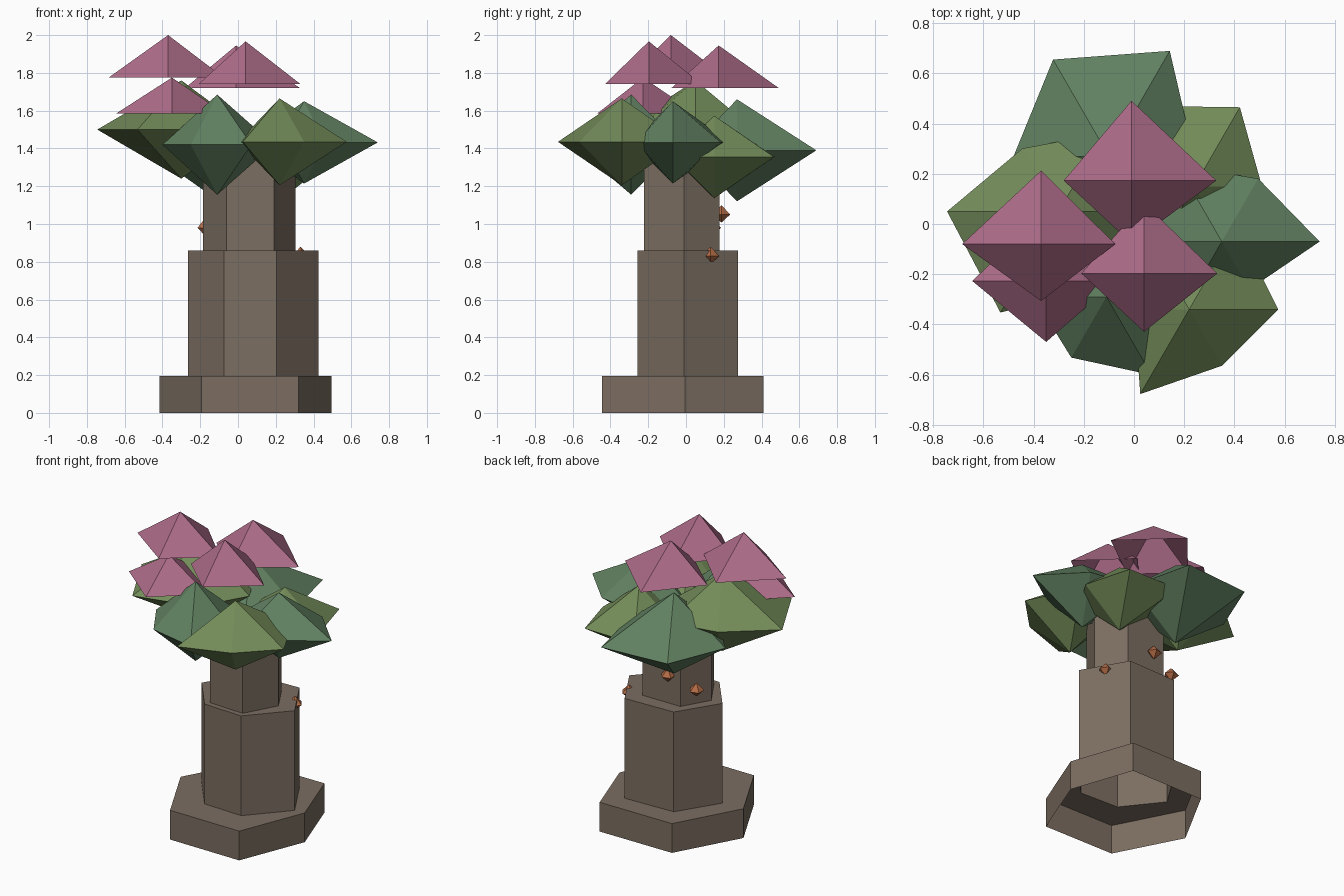
import bpy
from math import cos, sin, pi
from mathutils import Vector

if "Cube" in bpy.data.objects:
    bpy.data.objects.remove(bpy.data.objects["Cube"])


def material(name, color):
    m = bpy.data.materials.new(name)
    m.diffuse_color = (*color, 1)
    m.use_nodes = True
    m.node_tree.nodes["Principled BSDF"].inputs["Base Color"].default_value = m.diffuse_color
    return m


def add_mesh(name, verts, faces, mat):
    me = bpy.data.meshes.new(name)
    me.from_pydata(verts, [], faces)
    me.materials.append(mat)
    ob = bpy.data.objects.new(name, me)
    bpy.context.collection.objects.link(ob)
    return ob


def clump(name, center, radii, top, bottom, mat):
    """Pyramid on an irregular polygon; double-ended when bottom is given."""
    n = len(radii)
    x, y, z = center
    verts = [(x + r * cos(2 * pi * i / n), y + r * sin(2 * pi * i / n), z)
             for i, r in enumerate(radii)]
    verts.append((x, y, top))
    faces = [(i, (i + 1) % n, n) for i in range(n)]
    if bottom is not None:
        verts.append((x, y, bottom))
        faces += [((i + 1) % n, i, n + 1) for i in range(n)]
    return add_mesh(name, verts, faces, mat)


bark = material("bark", (0.20, 0.155, 0.12))
leaf = material("leaf", (0.12, 0.22, 0.12))
olive = material("olive_leaf", (0.17, 0.26, 0.10))
pink = material("blossom", (0.42, 0.15, 0.25))
orange = material("fungus", (0.45, 0.15, 0.06))

# Stepped hexagonal trunk, open underneath
base = [(.495, -.005), (.35, .41), (-.183, .41), (-.415, -.012), (-.193, -.44), (.32, -.445)]
middle = [(.425, -.01), (.26, .276), (-.095, .265), (-.265, -.005), (-.075, -.245), (.203, -.257)]
upper = [(.305, -.01), (.197, .177), (-.083, .177), (-.185, -.002), (-.06, -.21), (.19, -.222)]
levels = [(base, 0), (base, .195), (middle, .195), (middle, .86), (upper, .86), (upper, 1.4)]
verts = [(x, y, z) for ring, z in levels for x, y in ring]
faces = [(k * 6 + i, k * 6 + (i + 1) % 6, k * 6 + 6 + (i + 1) % 6, k * 6 + 6 + i)
         for k in range(len(levels) - 1) for i in range(6)]
faces.append(tuple(range(30, 36)))
add_mesh("trunk", verts, faces, bark)

# Ring of leaf clumps: centre, radii every 60 degrees, half height
clumps = [
    ((.22, -.34, 1.435), (.355, .38, .30, .22, .39, .26), .23, olive),
    ((-.11, -.29, 1.42), (.30, .30, .30, .29, .28, .36), .265, leaf),
    ((.35, -.07, 1.432), (.39, .29, .35, .30, .25, .22), .218, leaf),
    ((.24, .15, 1.355), (.27, .364, .37, .30, .28, .25), .218, olive),
    ((-.10, .27, 1.39), (.34, .485, .445, .38, .30, .30), .27, leaf),
    ((-.30, .05, 1.50), (.35, .36, .29, .445, .465, .35), .26, olive),
]
for i, (c, radii, h, mat) in enumerate(clumps):
    clump(f"leaf_clump_{i + 1}", c, radii, c[2] + h, c[2] - h, mat)

# Thin branches from the trunk into each clump
start = Vector((.055, -.01, 1.15))
for i, (c, *_) in enumerate(clumps):
    d = Vector(c) - start
    side = d.cross(Vector((0, 0, 1))).normalized() * .045
    up = side.cross(d).normalized() * .045
    ring = [start + side, start + up, start - side, start - up]
    add_mesh(f"branch_{i + 1}", ring + [start + d],
             [(k, (k + 1) % 4, 4) for k in range(4)] + [(3, 2, 1, 0)], bark)

# Four-sided blossom caps, open underneath
blossoms = [
    ((-.37, -.08, 1.775), (.295, .293, .315, .227), 2.0),
    ((.04, -.197, 1.74), (.292, .28, .25, .233), 1.967),
    ((-.01, .173, 1.72), (.338, .318, .27, .25), 1.945),
    ((-.35, -.227, 1.585), (.28, .28, .295, .243), 1.775),
]
for i, (c, radii, top) in enumerate(blossoms):
    clump(f"blossom_{i + 1}", c, radii, top, None, pink)

# Small fungi on the bark
for i, (x, y, z) in enumerate([(.33, .13, .83), (0, .188, 1.05), (-.175, .14, .98)]):
    clump(f"fungus_{i + 1}", (x, y, z), (.048,) * 5, z + .05, z - .042, orange)
